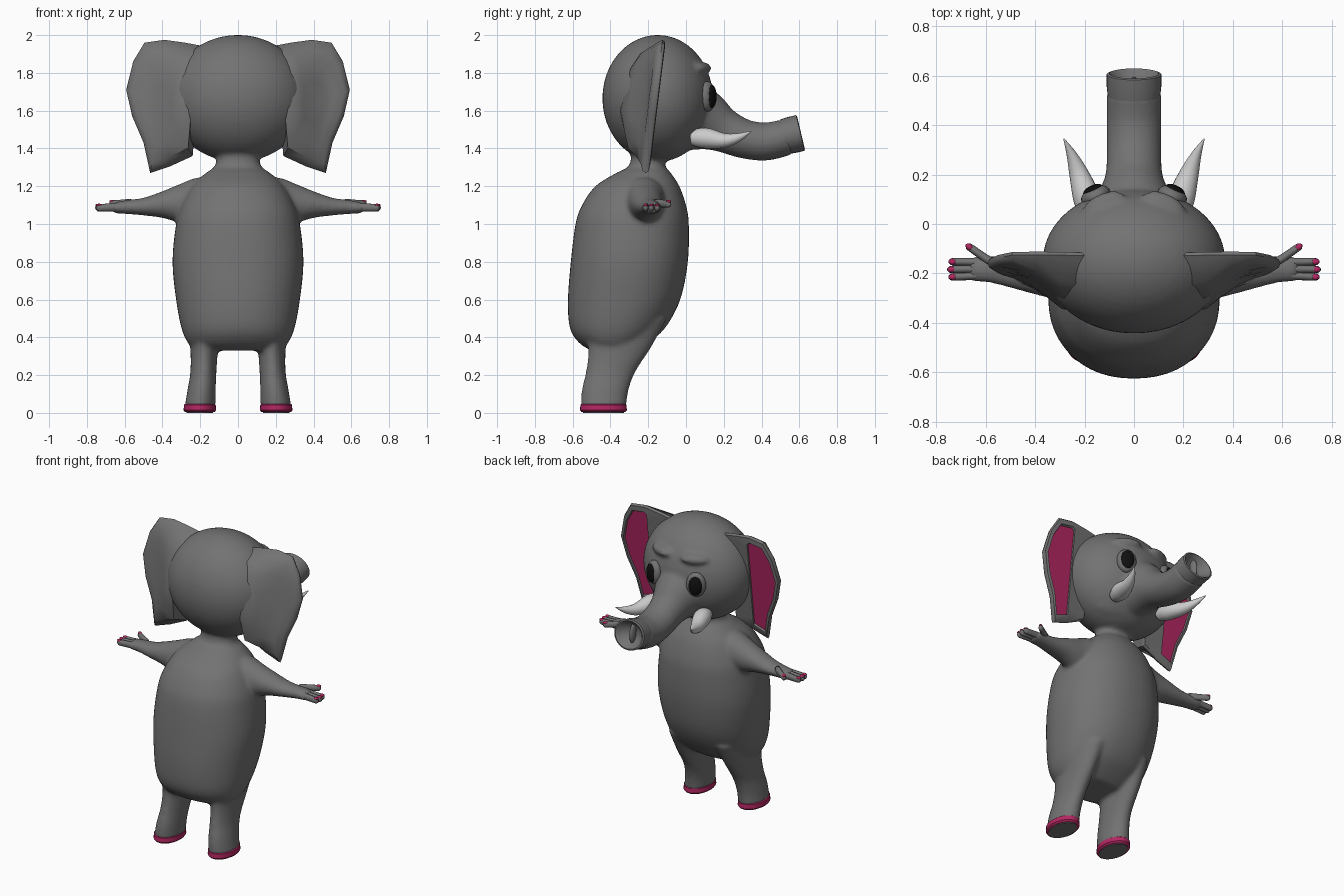
import bpy, bmesh, math
from mathutils import Vector, Matrix

if "Cube" in bpy.data.objects:
    bpy.data.objects.remove(bpy.data.objects["Cube"])


def material(name, rgb):
    m = bpy.data.materials.new(name)
    m.diffuse_color = (*rgb, 1)
    m.use_nodes = True
    m.node_tree.nodes["Principled BSDF"].inputs["Base Color"].default_value = m.diffuse_color
    return m


GREY = material("dark_grey", (0.17, 0.17, 0.17))
RED = material("crimson", (0.45, 0.02, 0.12))
BLACK = material("black", (0.005, 0.005, 0.005))
IVORY = material("ivory", (0.85, 0.85, 0.85))


def finish(bm, name, *mats):
    bmesh.ops.recalc_face_normals(bm, faces=bm.faces[:])
    me = bpy.data.meshes.new(name)
    bm.to_mesh(me)
    bm.free()
    for m in mats:
        me.materials.append(m)
    ob = bpy.data.objects.new(name, me)
    bpy.context.collection.objects.link(ob)
    me.shade_smooth()
    return ob


def sharpen(ob, angle=40):
    bpy.ops.object.select_all(action='DESELECT')
    ob.select_set(True)
    bpy.context.view_layer.objects.active = ob
    bpy.ops.object.shade_smooth_by_angle(angle=math.radians(angle))


def spline(rows, steps):
    """Catmull-Rom resampling of rows of numbers."""
    out = []
    for i in range(len(rows) - 1):
        p = [rows[max(0, min(len(rows) - 1, i + k))] for k in (-1, 0, 1, 2)]
        for j in range(steps):
            t = j / steps
            out.append([0.5 * (2 * b + (c - a) * t + (2*a - 5*b + 4*c - d) * t*t
                               + (3*b - a - 3*c + d) * t**3) for a, b, c, d in zip(*p)])
    return out + [list(rows[-1])]


def loft(bm, rows, axis, side=1, n=32, steps=4, power=2.0):
    """rows: (x, y, z, ru, rv). axis None = rings perpendicular to the path, else fixed normal."""
    rows = spline(rows, steps) if steps > 1 else rows
    pts = [Vector(r[:3]) for r in rows]
    rings = []
    for i, r in enumerate(rows):
        d = Vector(axis) if axis else (pts[min(i + 1, len(pts) - 1)] - pts[max(i - 1, 0)]).normalized()
        u = Vector((1, 0, 0)) if abs(d.x) < 0.8 else Vector((0, 1, 0))
        u = (u - d * u.dot(d)).normalized()
        v = d.cross(u)
        ring = []
        for k in range(n):
            a = 2 * math.pi * k / n
            c, s = math.cos(a), math.sin(a)
            p = pts[i] + u * r[3] * math.copysign(abs(c) ** (2 / power), c) \
                + v * r[4] * math.copysign(abs(s) ** (2 / power), s)
            ring.append(bm.verts.new((p.x * side, p.y, p.z)))
        rings.append(ring)
    bridge(bm, rings)
    bm.faces.new(rings[0])
    return bm.faces.new(rings[-1])


def bridge(bm, rings):
    for a, b in zip(rings, rings[1:]):
        for k in range(len(a)):
            j = (k + 1) % len(a)
            bm.faces.new((a[k], a[j], b[j], b[k]))


def ellipsoid(bm, loc, radii, rz=0, n=32):
    m = Matrix.Translation(loc) @ Matrix.Rotation(rz, 4, 'Z') @ Matrix.Diagonal((*radii, 1))
    bmesh.ops.create_uvsphere(bm, u_segments=n, v_segments=n // 2, radius=1, matrix=m)


# Skin: torso, head, trunk, limbs fused into one surface
skin = bmesh.new()
torso = [  # z, half width, back y, front y
    (0.33, 0.22, -0.50, -0.26), (0.37, 0.265, -0.565, -0.20), (0.45, 0.30, -0.615, -0.11),
    (0.60, 0.328, -0.625, -0.03), (0.80, 0.347, -0.61, 0.01), (1.00, 0.328, -0.585, 0.015),
    (1.10, 0.30, -0.55, 0.0), (1.20, 0.245, -0.48, -0.035), (1.27, 0.17, -0.37, -0.08),
    (1.31, 0.12, -0.30, -0.11), (1.40, 0.11, -0.29, -0.12)]
loft(skin, [(0, (b + f) / 2, z, hx, (f - b) / 2) for z, hx, b, f in torso], (0, 0, 1), n=48, power=2.2)
ellipsoid(skin, (0, -0.15, 1.665), (0.37, 0.293, 0.336), n=48)
ellipsoid(skin, (0, -0.11, 1.475), (0.27, 0.165, 0.13))
trunk = [(0, -0.08, 1.60, 0.24, 0.20), (0, 0.03, 1.57, 0.20, 0.19), (0, 0.12, 1.535, 0.145, 0.155),
         (0, 0.20, 1.495, 0.115, 0.118), (0, 0.30, 1.453, 0.111, 0.104), (0, 0.40, 1.436, 0.111, 0.101),
         (0, 0.47, 1.444, 0.111, 0.099), (0, 0.54, 1.463, 0.109, 0.096)]
loft(skin, trunk, None)
for s in (1, -1):
    # Brows
    ellipsoid(skin, (s * 0.12, 0.075, 1.825), (0.095, 0.05, 0.034), -s * 0.4)
    # Legs
    loft(skin, [(0.17, -0.33, 0.50, 0.10, 0.23), (0.178, -0.35, 0.35, 0.075, 0.168),
                (0.183, -0.398, 0.22, 0.069, 0.132), (0.193, -0.428, 0.12, 0.075, 0.124),
                (0.202, -0.437, 0.025, 0.082, 0.12)], (0, 0, 1), s)
    # Arms with palms
    loft(skin, [(0.12, -0.225, 1.12, 0.12, 0.125), (0.22, -0.22, 1.125, 0.11, 0.12),
                (0.30, -0.215, 1.11, 0.095, 0.105), (0.40, -0.205, 1.103, 0.08, 0.071),
                (0.50, -0.195, 1.092, 0.064, 0.047), (0.58, -0.185, 1.09, 0.054, 0.038),
                (0.64, -0.182, 1.087, 0.052, 0.031), (0.665, -0.182, 1.083, 0.045, 0.024)], (1, 0, 0), s)
body = finish(skin, "body", GREY)
rm = body.modifiers.new("fuse", 'REMESH')
rm.mode, rm.voxel_size, rm.use_smooth_shade = 'VOXEL', 0.012, True
sm = body.modifiers.new("relax", 'SMOOTH')
sm.factor, sm.iterations = 0.5, 8

# Trunk tip: rim rolling into a hollow with a divider between the nostrils
tip = bmesh.new()
tilt = Vector((0, 0.97, 0.23)).normalized()
rim = Vector((0, 0.605, 1.482))
loft(tip, [(*(rim + tilt * d), r * 1.14, r) for d, r in
           ((-0.09, 0.093), (-0.05, 0.097), (0.0, 0.097), (0.004, 0.088), (-0.01, 0.075), (-0.045, 0.05), (-0.05, 0.01))],
     tilt, steps=1)
ellipsoid(tip, rim - tilt * 0.045, (0.018, 0.035, 0.07), n=16)
sharpen(finish(tip, "trunk_tip", GREY), 60)

fingers, nails, feet, soles = (bmesh.new() for _ in range(4))
tusks, eyes, pupils = (bmesh.new() for _ in range(3))
for s in (1, -1):
    # Three fingers and a thumb, each with a nail on top
    for (x0, y0), (x1, y1), z in (((0.61, -0.208), (0.748, -0.215), 1.085), ((0.61, -0.182), (0.753, -0.184), 1.085),
                                  ((0.61, -0.155), (0.748, -0.152), 1.085), ((0.57, -0.16), (0.677, -0.085), 1.105)):
        a, b = Vector((x0, y0, z + 0.005)), Vector((x1, y1, z))
        row = [(*a.lerp(b, t), r, r * 1.3) for t, r in
               ((0, 0.018), (0.5, 0.016), (0.88, 0.015), (0.97, 0.011), (1.02, 0.003))]
        loft(fingers, row, None, s, n=12, steps=2)
        p = a.lerp(b, 0.9)
        ellipsoid(nails, (p.x * s, p.y, p.z + 0.014), (0.017, 0.012, 0.008),
                  s * math.atan2(y1 - y0, x1 - x0), n=12)
    # Foot bands and soles
    loft(feet, [(0.202, -0.437, z, 0.084 + d, 0.122 + d) for z, d in
                ((0.048, -0.006), (0.043, 0.0), (0.014, 0.002), (0.006, -0.004), (0.004, -0.012))],
         (0, 0, 1), s, steps=1)
    loft(soles, [(0.202, -0.437, z, 0.07, 0.108) for z in (0.02, 0.0)], (0, 0, 1), s, steps=1)
    # Tusks
    loft(tusks, [(0.175, 0.03, 1.455, 0.04, 0.04), (0.19, 0.10, 1.455, 0.055, 0.055),
                 (0.222, 0.20, 1.442, 0.04, 0.039), (0.252, 0.28, 1.459, 0.021, 0.022),
                 (0.284, 0.345, 1.492, 0.002, 0.002)], None, s, n=20)
    # Eyes
    turn = 0.42
    c = Vector((s * 0.155, 0.113, 1.675))
    out = Vector((s * math.sin(turn), math.cos(turn), 0))
    ellipsoid(eyes, c, (0.062, 0.04, 0.08), -s * turn)
    ellipsoid(pupils, c + out * 0.026, (0.043, 0.02, 0.062), -s * turn)

    # Ears: plate webbed to the back of the head, with a sunken inner panel
    outline = [(0.20, 1.945), (0.28, 1.96), (0.39, 1.975), (0.495, 1.96), (0.555, 1.86), (0.592, 1.71),
               (0.56, 1.57), (0.50, 1.43), (0.465, 1.27), (0.36, 1.305), (0.24, 1.36), (0.22, 1.60)]
    cx, cz = 0.40, 1.64
    ear = bmesh.new()
    rings = []
    for k, off in ((0.3, -0.03), (0.6, -0.035), (0.85, -0.032), (0.97, -0.018), (1.0, 0.0),
                   (0.97, 0.014), (0.87, 0.018), (0.85, 0.006)):
        ring = []
        for x, z in outline:
            x, z = cx + (x - cx) * k, cz + (z - cz) * k
            y = -0.125 - 0.125 * (1.97 - z) + off
            if off < -0.02:
                y -= 0.15 * max(0, min(1, (0.48 - x) / 0.2)) * max(0.25, 1 - ((z - 1.65) / 0.36) ** 2)
            elif off > 0 and k < 0.9:
                x = max(x, 0.375)
            ring.append(ear.verts.new((s * x, y, z)))
        rings.append(ring)
    bridge(ear, rings)
    ear.faces.new(rings[0])
    ear.faces.new(rings[-1]).material_index = 1
    sharpen(finish(ear, "ear_right" if s == 1 else "ear_left", GREY, RED), 45)

finish(fingers, "fingers", GREY)
finish(nails, "nails", RED)
sharpen(finish(feet, "foot_bands", RED))
sharpen(finish(soles, "soles", GREY))
finish(tusks, "tusks", IVORY)
finish(eyes, "eyes", GREY)
finish(pupils, "pupils", BLACK)
